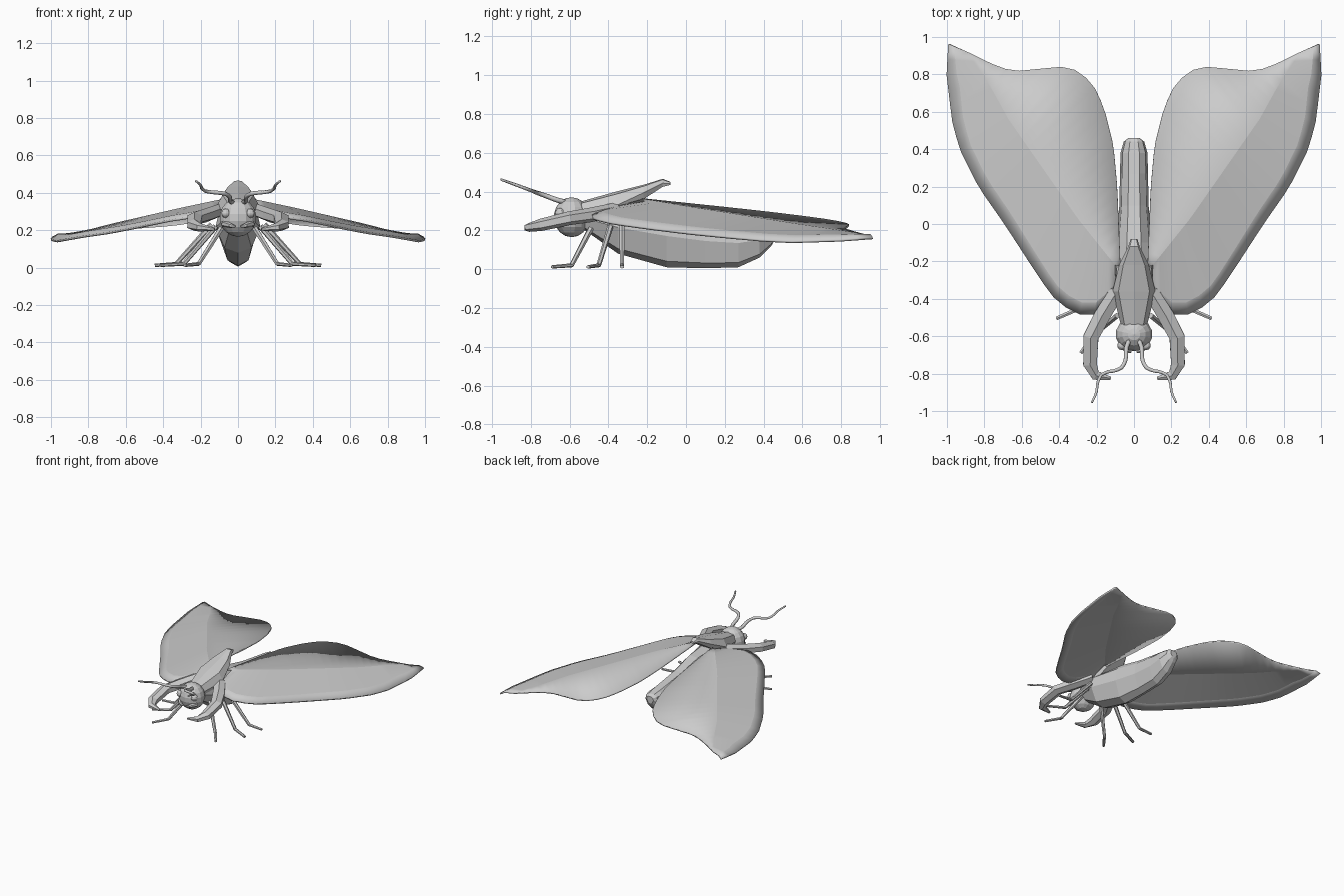
import bpy, bmesh, math
from mathutils import Vector

if "Cube" in bpy.data.objects:
    bpy.data.objects.remove(bpy.data.objects["Cube"])


def make(name, verts, faces, smooth=False):
    me = bpy.data.meshes.new(name)
    bm = bmesh.new()
    vs = [bm.verts.new(v) for v in verts]
    for f in faces:
        bm.faces.new([vs[i] for i in f])
    bmesh.ops.remove_doubles(bm, verts=bm.verts, dist=0.0005)
    bmesh.ops.recalc_face_normals(bm, faces=bm.faces)
    for f in bm.faces:
        f.smooth = smooth
    bm.to_mesh(me)
    bm.free()
    ob = bpy.data.objects.new(name, me)
    bpy.context.collection.objects.link(ob)
    return ob


def loft(name, rings, smooth=False):
    n = len(rings[0])
    faces = [(r * n + i, r * n + (i + 1) % n, (r + 1) * n + (i + 1) % n, (r + 1) * n + i)
             for r in range(len(rings) - 1) for i in range(n)]
    last = (len(rings) - 1) * n
    faces += [tuple(range(n)), tuple(range(last, last + n))]
    return make(name, [v for r in rings for v in r], faces, smooth)


def body_loft(name, stations, section):
    """Stations are (y, half width, bottom z, top z); section is a right half profile."""
    full = section + [(-x, t) for x, t in reversed(section) if x > 0]
    return loft(name, [[(x * w, y, b + t * (h - b)) for x, t in full] for y, w, b, h in stations])


def tube(name, path, radii, n, flat=1.0, smooth=False):
    pts = [Vector(p) for p in path]
    rings = []
    for i, p in enumerate(pts):
        t = (pts[min(i + 1, len(pts) - 1)] - pts[max(i - 1, 0)]).normalized()
        side = t.cross(Vector((0, 0, 1))).normalized()
        up = side.cross(t)
        rings.append([p + radii[i] * (side * math.cos(a) + up * flat * math.sin(a))
                      for a in (2 * math.pi * (k + .5) / n for k in range(n))])
    return loft(name, rings, smooth)


def resample(points, n):
    pts = [Vector(p) for p in points]
    d = [0]
    for a, b in zip(pts, pts[1:]):
        d.append(d[-1] + (b - a).length)
    out = []
    for k in range(n):
        s = d[-1] * k / (n - 1)
        i = max(j for j in range(len(pts) - 1) if d[j] <= s + 1e-9)
        out.append(pts[i].lerp(pts[i + 1], (s - d[i]) / (d[i + 1] - d[i])))
    return out


def flip(pts, s):
    return [(p[0] * s, p[1], p[2]) for p in pts]


# Abdomen with a keeled belly
body_loft("abdomen", [(-.52, .07, .20, .32), (-.35, .12, .08, .34), (-.1, .095, .01, .32),
                      (.1, .078, .005, .275), (.27, .075, .01, .25), (.38, .072, .06, .235),
                      (.44, .055, .12, .225), (.46, .03, .155, .21)],
          [(0, 0), (.6, .1), (1, .52), (.85, .85), (.4, 1)])

# Raised shield over the thorax
body_loft("thorax_shield", [(-.54, .07, .25, .35), (-.36, .115, .27, .40), (-.22, .08, .36, .435),
                            (-.12, .03, .425, .466), (-.08, .018, .435, .45)],
          [(.8, 0), (1, .45), (.72, .9), (0, 1)])

# Head, with eyes and jaws
bpy.ops.mesh.primitive_uv_sphere_add(segments=14, ring_count=9, radius=.1, location=(0, -.59, .268))
head = bpy.context.object
head.name = "head"
head.scale = (1.0, .92, 1.03)

# Leading edge, fold and trailing edge of a wing
EDGE = [(.10, -.36, .30), (.16, -.45, .285), (.22, -.49, .275), (.30, -.48, .26), (.37, -.44, .25),
        (.44, -.38, .235), (.56, -.2, .21), (.69, 0, .185), (.83, .2, .165), (.93, .4, .147),
        (.97, .55, .14), (1, .8, .148), (.99, .963, .16)]
FOLD = [(.10, -.22), (.30, .03), (.67, .56), (.77, .74), (.89, .92)]
TRAIL = [(.072, -.23), (.09, .2), (.11, .42), (.16, .62), (.22, .75), (.30, .82),
         (.39, .84), (.65, .815), (.77, .86), (.89, .92)]
N = 24


def plane_z(p):
    return (p[0], p[1], .355 - .0845 * (p[0] - .1) - .101 * (p[1] + .2))


edge = resample(EDGE, N)
fold = resample([plane_z(p) for p in FOLD], N)
trail = resample([plane_z(p) for p in TRAIL], N)
bevel = []
for e, f in zip(edge, fold):
    d = f - e
    p = e + d * min(.3, .065 / d.length)
    p.z += .012
    bevel.append(p)

for side, s in (("left", -1), ("right", 1)):
    # Wing sheet
    rows = [edge, bevel, fold, trail]
    verts = [v for r in rows for v in flip(r, s)]
    faces = [(r * N + i, r * N + i + 1, (r + 1) * N + i + 1, (r + 1) * N + i)
             for r in range(3) for i in range(N - 1)]
    faces[-1] = faces[-1][:2] + faces[-1][3:]
    faces = [f if len(f) == 4 else (3 * N - 2, 3 * N - 1, 4 * N - 2) for f in faces]
    wing = make(side + "_wing", verts, faces, True)
    sol = wing.modifiers.new("thickness", 'SOLIDIFY')
    sol.thickness = .012
    sol.offset = 0
    bpy.context.view_layer.objects.active = wing
    bpy.ops.object.select_all(action='DESELECT')
    wing.select_set(True)
    bpy.ops.object.shade_smooth_by_angle(angle=math.radians(8))

    # Grasping foreleg that hooks inward
    tube(side + "_foreleg", flip([(.09, -.36, .31), (.17, -.49, .28), (.23, -.605, .262),
                                  (.235, -.75, .228), (.205, -.81, .215), (.125, -.825, .205)], s),
         [.045, .05, .047, .042, .03, .01], 6, .75)

    # Walking legs with feet
    for label, hip, ankle, toe in (
            ("front", (.09, -.49, .21), (.21, -.59, .02), (.285, -.69, .012)),
            ("middle", (.12, -.39, .22), (.29, -.45, .02), (.415, -.505, .012)),
            ("rear", (.14, -.33, .23), (.33, -.33, .02), (.445, -.33, .012))):
        tube(f"{side}_{label}_leg", flip([hip, ankle], s), [.016, .012], 6)
        tube(f"{side}_{label}_foot", flip([ankle, toe], s), [.013, .011], 6, .8)

    # Wavy antenna
    path = resample([(.025, -.62, .345), (.042, -.66, .355), (.042, -.72, .377), (.06, -.765, .393),
                     (.10, -.785, .40), (.145, -.79, .403), (.18, -.81, .41), (.195, -.85, .425),
                     (.2, -.90, .443), (.225, -.955, .463)], 20)
    tube(side + "_antenna", flip(path, s), [.014 - .0004 * i for i in range(20)], 6, 1, True)

    # Eye and jaw
    bpy.ops.mesh.primitive_uv_sphere_add(segments=10, ring_count=6, radius=.025,
                                         location=(s * .065, -.65, .29))
    bpy.context.object.name = side + "_eye"
    tube(side + "_jaw", flip([(.075, -.635, .235), (.04, -.678, .225), (.015, -.685, .22)], s),
         [.018, .013, .006], 6)
